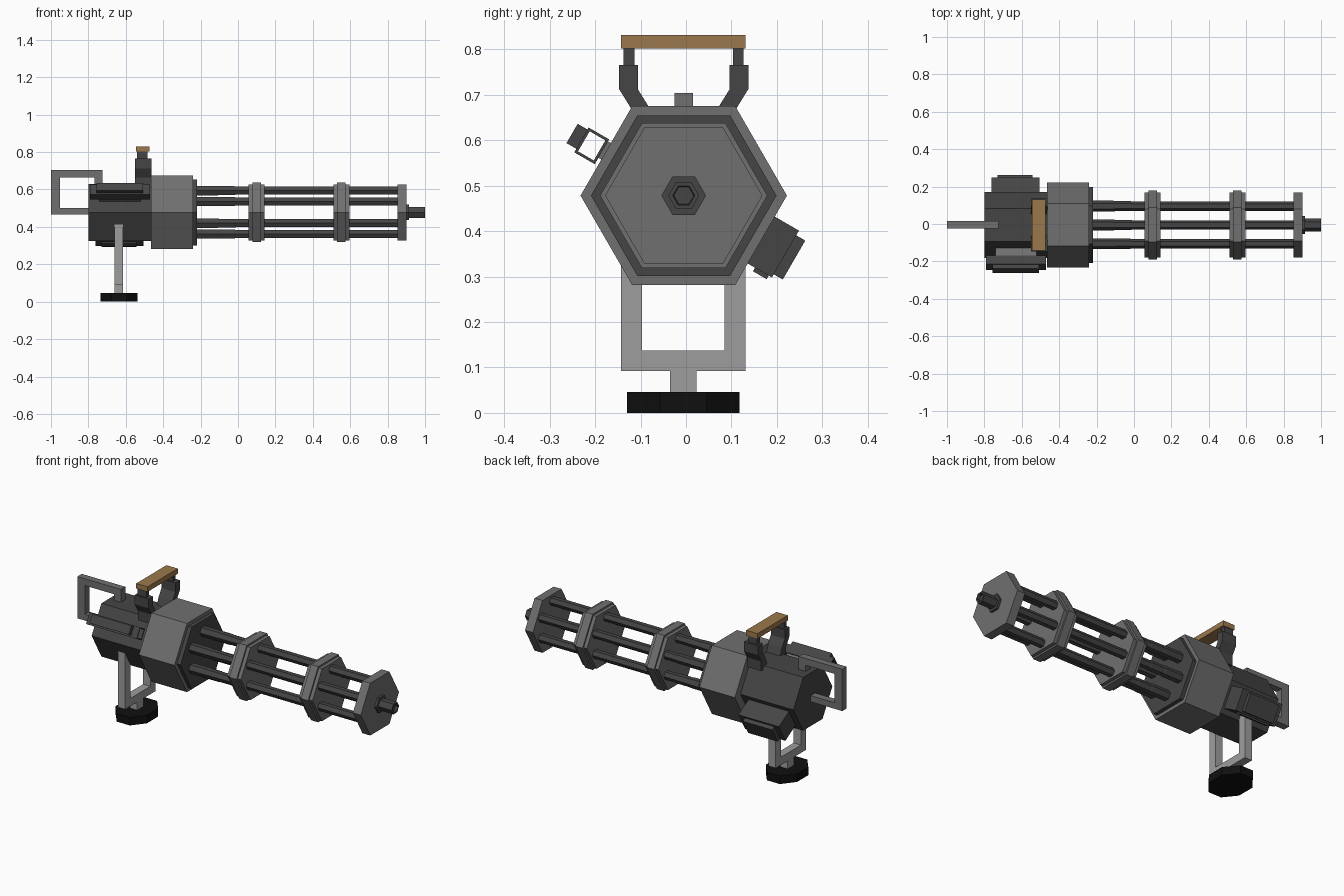
import bpy, bmesh, math
from mathutils import Vector

if "Cube" in bpy.data.objects:
    bpy.data.objects.remove(bpy.data.objects["Cube"])

CY, CZ = -0.005, 0.478   # long axis of the weapon, parallel to x


def finish(name, bm, mat=None):
    bmesh.ops.recalc_face_normals(bm, faces=bm.faces)
    me = bpy.data.meshes.new(name)
    bm.to_mesh(me)
    bm.free()
    ob = bpy.data.objects.new(name, me)
    bpy.context.collection.objects.link(ob)
    if mat:
        me.materials.append(mat)
    return ob


def material(name, rgb):
    m = bpy.data.materials.new(name)
    m.diffuse_color = (*rgb, 1)
    m.use_nodes = True
    m.node_tree.nodes["Principled BSDF"].inputs["Base Color"].default_value = m.diffuse_color
    return m


def hex_lathe(name, sections, cy=CY, cz=CZ, mat=None):
    """Solid hexagonal turning along x from (x, radius) sections."""
    bm = bmesh.new()
    rings = []
    for x, r in sections:
        rings.append([bm.verts.new((x, cy + r * math.cos(math.radians(60 * k)),
                                    cz + r * math.sin(math.radians(60 * k)))) for k in range(6)])
    for a, b in zip(rings, rings[1:]):
        for k in range(6):
            bm.faces.new((a[k], a[(k + 1) % 6], b[(k + 1) % 6], b[k]))
    bm.faces.new(rings[0])
    bm.faces.new(rings[-1])
    return finish(name, bm, mat)


def prism(name, pts, place, lo, hi, mat=None):
    """Extrude a 2D profile; place(u, v, w) gives the 3D point."""
    bm = bmesh.new()
    f = bm.faces.new([bm.verts.new(place(u, v, lo)) for u, v in pts])
    ext = bmesh.ops.extrude_face_region(bm, geom=[f])["geom"]
    d = Vector(place(0, 0, hi)) - Vector(place(0, 0, lo))
    bmesh.ops.translate(bm, vec=d, verts=[g for g in ext if isinstance(g, bmesh.types.BMVert)])
    return finish(name, bm, mat)


def yz(u, v, w): return (w, u, v)
def xz(u, v, w): return (u, w, v)


def rect(a, b, c, d): return [(a, c), (b, c), (b, d), (a, d)]


def radial_box(name, deg, r, t, x, mat=None):
    """Box standing on a hexagon flank: radial, tangential and x ranges."""
    c, s = math.cos(math.radians(deg)), math.sin(math.radians(deg))
    place = lambda u, v, w: (w, CY + u * c - v * s, CZ + u * s + v * c)
    return prism(name, rect(*r, *t), place, *x, mat)


dark = material("dark_metal", (0.06, 0.06, 0.06))
mid = material("grey_metal", (0.16, 0.16, 0.16))
light = material("light_metal", (0.34, 0.34, 0.34))
black = material("black_rubber", (0.005, 0.005, 0.005))
wood = material("wood", (0.33, 0.19, 0.075))

# Receiver and barrel housing
hex_lathe("receiver", [(-0.80, 0.176), (-0.45, 0.176)], mat=dark)
hex_lathe("housing", [(-0.465, 0.227), (-0.24, 0.227)], mat=mid)
hex_lathe("housing_lip", [(-0.25, 0.204), (-0.218, 0.204)], mat=dark)

# Six barrels, slightly thicker near the housing
for k in range(6):
    a = math.radians(90 + 60 * k)
    hex_lathe(f"barrel_{k + 1}", [(-0.23, 0.029), (-0.11, 0.029), (-0.10, 0.027), (-0.02, 0.027),
                                  (-0.01, 0.025), (0.87, 0.025)],
              CY + 0.116 * math.cos(a), CZ + 0.116 * math.sin(a), dark)

# Barrel clamps and end plate
for i, x in enumerate((0.1, 0.553)):
    hex_lathe(f"barrel_clamp_{i + 1}", [(x - 0.043, 0.173), (x - 0.023, 0.173), (x - 0.023, 0.184),
                                        (x + 0.023, 0.184), (x + 0.023, 0.173), (x + 0.043, 0.173)], mat=mid)
hex_lathe("end_plate", [(0.852, 0.173), (0.902, 0.173)], mat=mid)
hex_lathe("muzzle", [(0.895, 0.049), (0.915, 0.049), (0.915, 0.034), (1.0, 0.034),
                     (1.0, 0.024), (0.985, 0.022)], mat=dark)

# Rear loop grip
prism("rear_grip", [(-0.78, 0.465), (-1.0, 0.465), (-1.0, 0.704), (-0.724, 0.704), (-0.724, 0.61),
                    (-0.768, 0.61), (-0.768, 0.665), (-0.952, 0.665), (-0.952, 0.5), (-0.78, 0.5)],
      xz, CY - 0.02, CY + 0.02, mid)

# Carrying handle on two cranked brackets
for side, s in (("left", -1), ("right", 1)):
    crank = [(0.142, 0.765), (0.142, 0.712), (0.113, 0.665), (0.113, 0.61),
             (0.05, 0.61), (0.076, 0.672), (0.101, 0.712), (0.101, 0.765)]
    prism(f"{side}_handle_bracket", [(CY + s * u, v) for u, v in crank], yz, -0.552, -0.463, dark)
    prism(f"{side}_handle_post", rect(CY + s * 0.108, CY + s * 0.132, 0.76, 0.81), yz, -0.54, -0.484, dark)
prism("carrying_handle", rect(-0.143, 0.131, 0.802, 0.831), yz, -0.545, -0.473, wood)

# Stand: yoke, stem and octagonal foot
prism("stand_yoke", [(-0.143, 0.42), (-0.143, 0.092), (0.131, 0.092), (0.131, 0.42),
                     (0.085, 0.42), (0.085, 0.137), (-0.097, 0.137), (-0.097, 0.42)],
      yz, -0.66, -0.614, light)
prism("stand_stem", rect(-0.035, 0.023, 0.04, 0.095), yz, -0.66, -0.614, light)
foot = []
for k in range(8):
    a = math.radians(22.5 + 45 * k)
    foot.append((-0.636 + 0.107 * math.cos(a), -0.006 + 0.134 * math.sin(a)))
prism("stand_foot", foot, lambda u, v, w: (u, v, w), 0.0, 0.046, black)

# Ammunition box on the rear lower flank
radial_box("ammo_box", -30, (0.14, 0.258), (-0.059, 0.06), (-0.762, -0.506), dark)
radial_box("ammo_box_cover", -30, (0.25, 0.281), (-0.051, 0.048), (-0.73, -0.543), dark)
radial_box("ammo_box_latch", -30, (0.215, 0.25), (-0.068, -0.05), (-0.73, -0.543), dark)

# Open feed frame on the front upper flank
fx = (-0.79, -0.47)
radial_box("feed_mount", 150, (0.14, 0.207), (-0.02, 0.022), (-0.74, -0.52), mid)
radial_box("feed_frame_inner", 150, (0.204, 0.21), (-0.025, 0.038), fx, dark)
radial_box("feed_frame_outer", 150, (0.25, 0.256), (-0.025, 0.038), fx, dark)
radial_box("feed_frame_top", 150, (0.209, 0.251), (-0.025, -0.019), fx, dark)
radial_box("feed_frame_bottom", 150, (0.209, 0.251), (0.032, 0.038), fx, dark)
radial_box("feed_cover", 150, (0.255, 0.281), (-0.02, 0.029), (-0.757, -0.508), dark)
